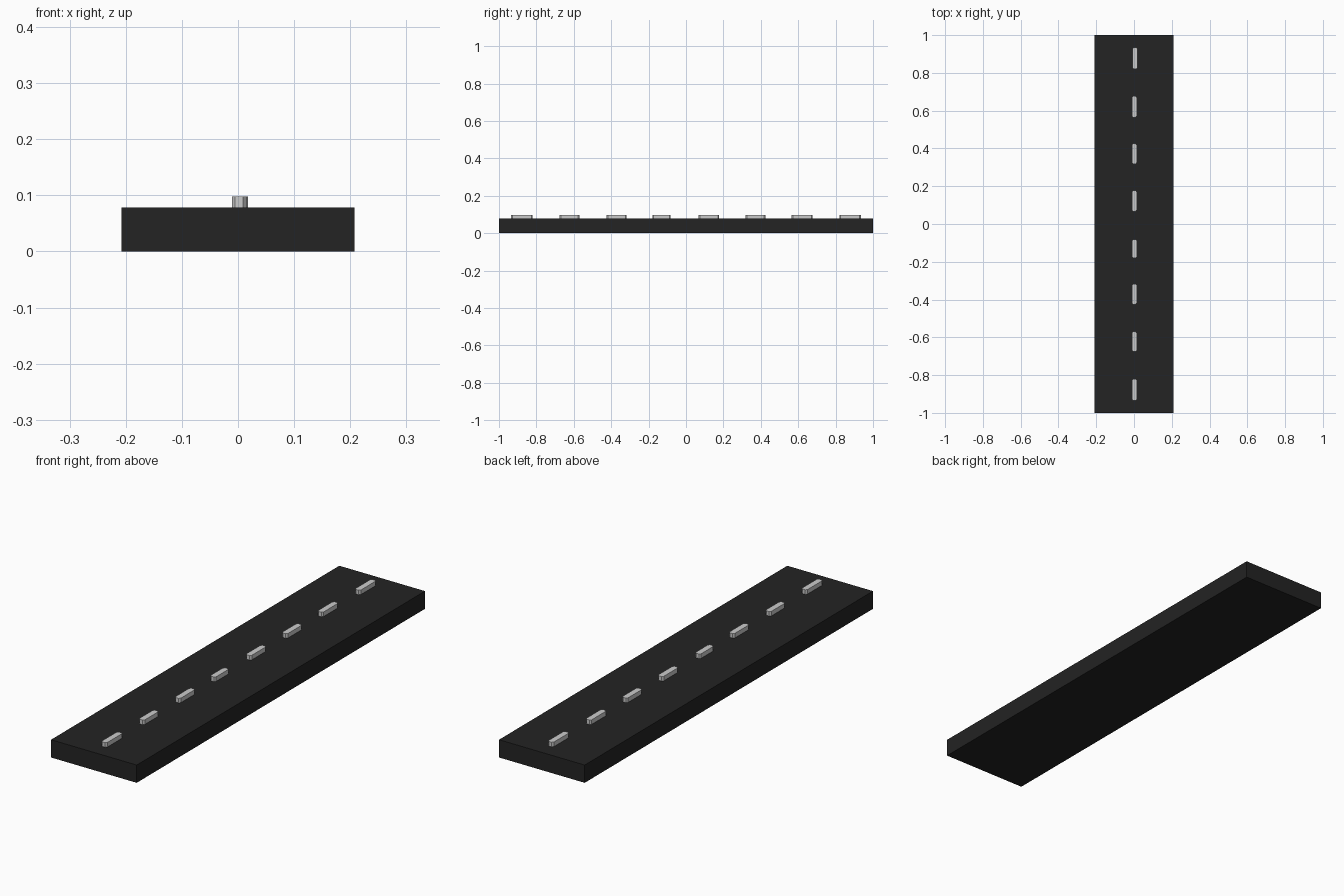
import bpy, bmesh

if "Cube" in bpy.data.objects:
    bpy.data.objects.remove(bpy.data.objects["Cube"])


def material(name, v):
    m = bpy.data.materials.new(name)
    m.diffuse_color = (v, v, v, 1)
    m.use_nodes = True
    m.node_tree.nodes["Principled BSDF"].inputs["Base Color"].default_value = m.diffuse_color
    return m


asphalt = material("dark asphalt", 0.017)
paint = material("pale grey paint", 0.6)


def prism(name, outline, z0, z1, mat):
    """Extrude a flat outline from z0 to z1."""
    bm = bmesh.new()
    face = bm.faces.new([bm.verts.new((x, y, z0)) for x, y in outline])
    ext = bmesh.ops.extrude_face_region(bm, geom=[face], use_keep_orig=True)
    for v in ext["geom"]:
        if isinstance(v, bmesh.types.BMVert):
            v.co.z = z1
    bmesh.ops.recalc_face_normals(bm, faces=bm.faces[:])
    me = bpy.data.meshes.new(name)
    bm.to_mesh(me)
    bm.free()
    me.materials.append(mat)
    ob = bpy.data.objects.new(name, me)
    bpy.context.collection.objects.link(ob)
    return ob


# Road slab
W, TOP = 0.208, 0.078
prism("road_slab", [(-W, -1), (W, -1), (W, 1), (-W, 1)], 0, TOP, asphalt)

# Raised centre-line dashes with worn, narrowed ends: (x, y start, y end)
dashes = [(0.002, -0.935, -0.82), (0.002, -0.675, -0.57),
          (0.002, -0.425, -0.317), (0.002, -0.18, -0.082),
          (0.002, 0.067, 0.177), (0.002, 0.318, 0.425),
          (0.002, 0.565, 0.677), (0.005, 0.82, 0.935)]
for i, (x, a, b) in enumerate(dashes):
    w, n, s = 0.013, 0.007, 0.007
    outline = [(x - n, a), (x + n, a), (x + w, a + s), (x + w, b - s),
               (x + n, b), (x - n, b), (x - w, b - s), (x - w, a + s)]
    prism(f"lane_dash_{i + 1}", outline, TOP - 0.002, 0.098, paint)
